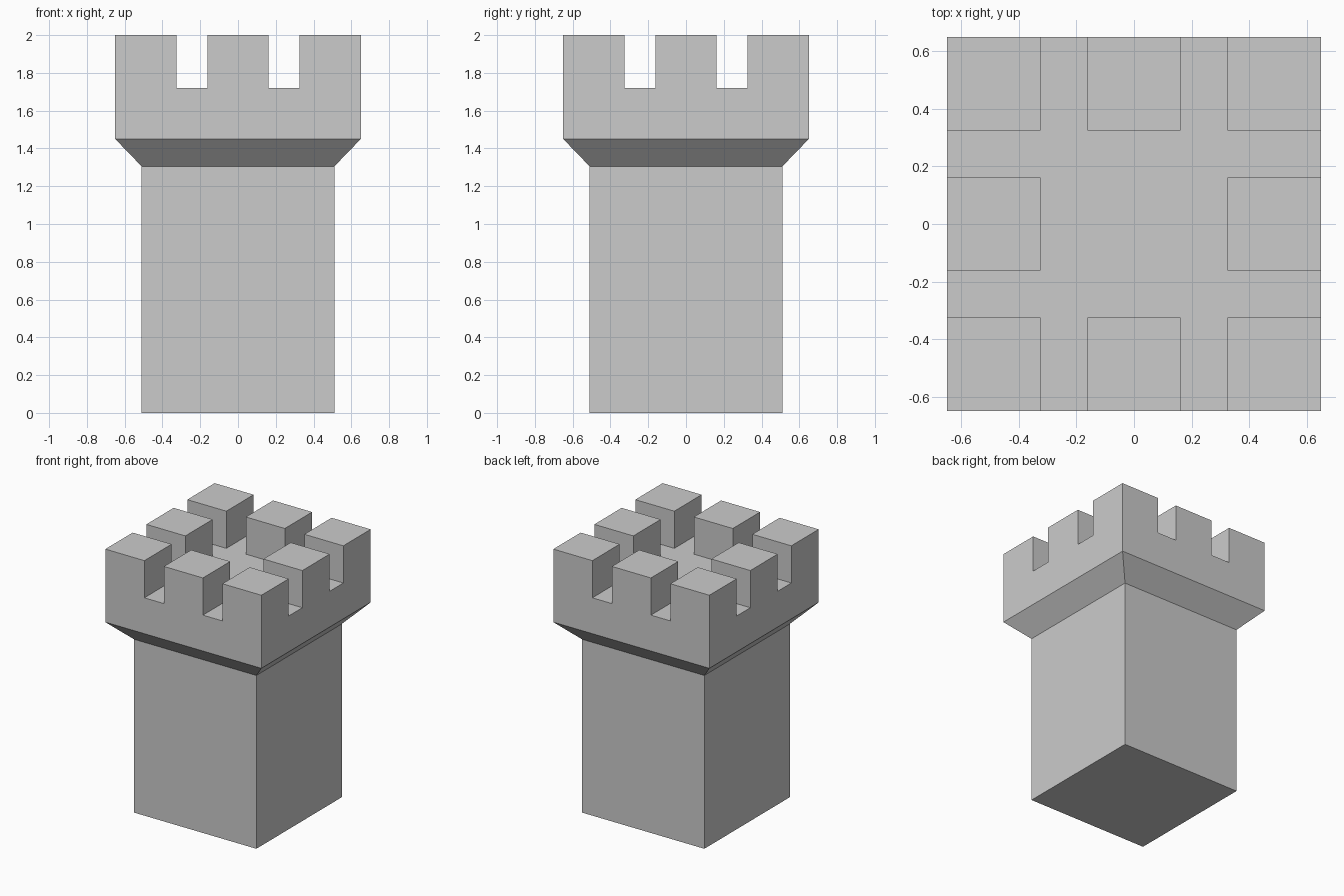
import bpy, bmesh

if "Cube" in bpy.data.objects:
    bpy.data.objects.remove(bpy.data.objects["Cube"])

HALF_TOP, HALF_SHAFT = 0.65, 0.51
DECK_Z, FLARE_TOP, FLARE_BOTTOM, TOP_Z = 1.72, 1.45, 1.305, 2.0
CUTS = [-HALF_TOP, -0.325, -0.1625, 0.1625, 0.325, HALF_TOP]

bm = bmesh.new()

# Deck: a 5 x 5 grid of merlon and gap cells
grid = [[bm.verts.new((x, y, DECK_Z)) for x in CUTS] for y in CUTS]
cells = {}
for j in range(5):
    for i in range(5):
        cells[i, j] = bm.faces.new((grid[j][i], grid[j][i + 1],
                                    grid[j + 1][i + 1], grid[j + 1][i]))

# Parapet wall, sloped corbel and shaft: the rim extruded downwards
rim = [e for e in bm.edges if e.is_boundary]
half = HALF_TOP
for z, new_half in ((FLARE_TOP, HALF_TOP), (FLARE_BOTTOM, HALF_SHAFT), (0, HALF_SHAFT)):
    geom = bmesh.ops.extrude_edge_only(bm, edges=rim)["geom"]
    rim = [g for g in geom if isinstance(g, bmesh.types.BMEdge) and g.is_boundary]
    for v in {v for e in rim for v in e.verts}:
        v.co.x *= new_half / half
        v.co.y *= new_half / half
        v.co.z = z
    half = new_half
bmesh.ops.edgeloop_fill(bm, edges=rim)

# Merlons: every other outer cell raised, the centre left open
merlons = [cells[i, j] for i in (0, 2, 4) for j in (0, 2, 4) if (i, j) != (2, 2)]
raised = bmesh.ops.extrude_discrete_faces(bm, faces=merlons)["faces"]
for f in raised:
    for v in f.verts:
        v.co.z = TOP_Z

# Merge coplanar faces into clean flat walls
bmesh.ops.recalc_face_normals(bm, faces=bm.faces)
bmesh.ops.dissolve_limit(bm, angle_limit=0.01, verts=bm.verts, edges=bm.edges)

mesh = bpy.data.meshes.new("castle_tower")
bm.to_mesh(mesh)
bm.free()
bpy.context.collection.objects.link(bpy.data.objects.new("castle_tower", mesh))
